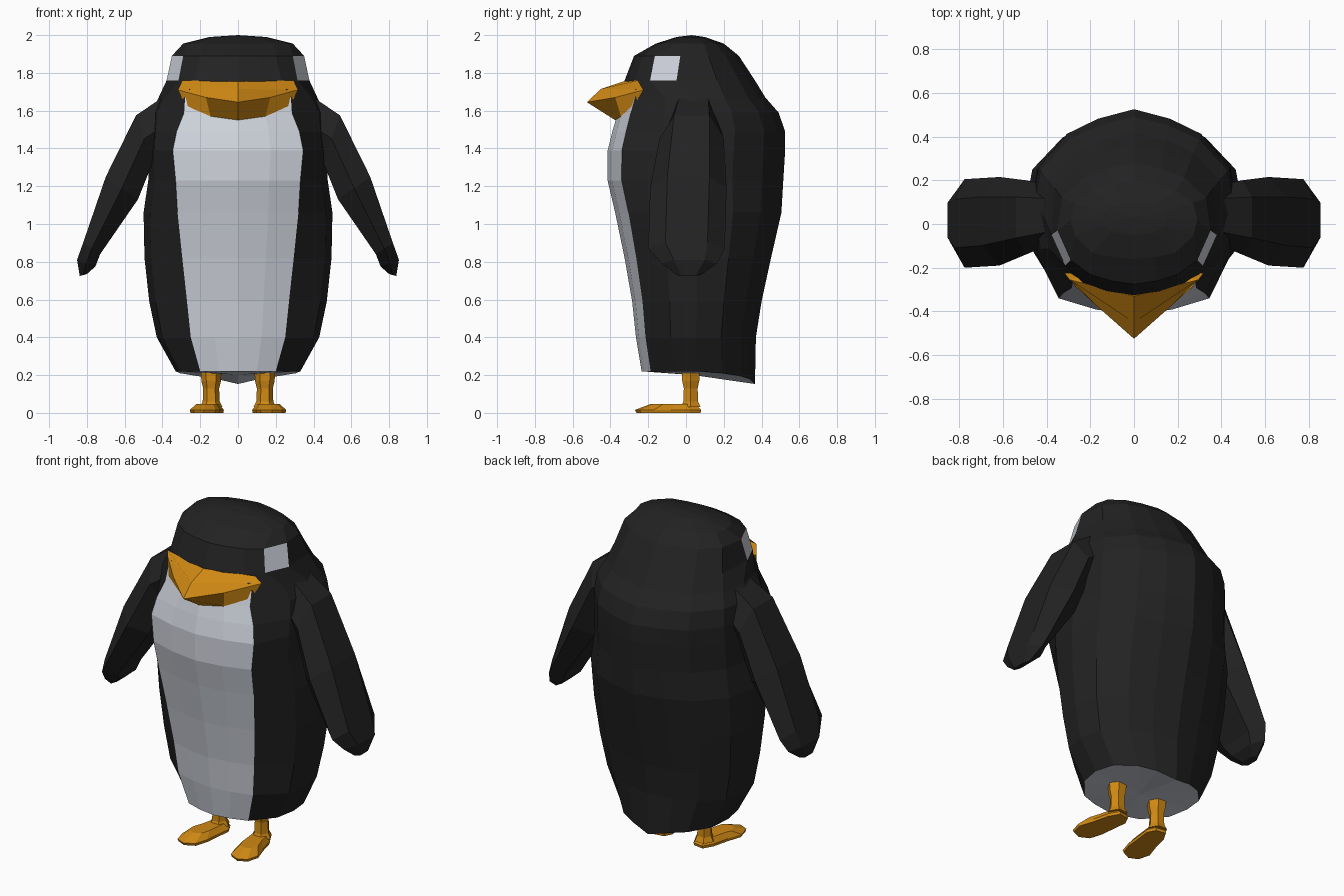
import bpy, bmesh

if "Cube" in bpy.data.objects:
    bpy.data.objects.remove(bpy.data.objects["Cube"])


def mat(name, rgb):
    m = bpy.data.materials.new(name)
    m.diffuse_color = (*rgb, 1)
    m.use_nodes = True
    m.node_tree.nodes["Principled BSDF"].inputs["Base Color"].default_value = m.diffuse_color
    return m


BLACK = mat("black", (0.016, 0.016, 0.016))
WHITE = mat("pale_grey", (0.62, 0.65, 0.71))
ORANGE = mat("orange", (0.63, 0.25, 0.007))


def make(name, verts, faces, mats, indices=None, mirror=False):
    me = bpy.data.meshes.new(name)
    me.from_pydata(verts, [], faces)
    for m in mats:
        me.materials.append(m)
    if indices:
        me.polygons.foreach_set("material_index", indices)
    bm = bmesh.new()
    bm.from_mesh(me)
    bmesh.ops.recalc_face_normals(bm, faces=bm.faces)
    bm.to_mesh(me)
    bm.free()
    ob = bpy.data.objects.new(name, me)
    bpy.context.collection.objects.link(ob)
    if mirror:
        ob.modifiers.new("mirror", "MIRROR")
    return ob


def loft(rings):
    n = len(rings[0])
    verts = [p for r in rings for p in r]
    faces = [(i * n + s, i * n + (s + 1) % n, (i + 1) * n + (s + 1) % n, (i + 1) * n + s)
             for i in range(len(rings) - 1) for s in range(n)]
    return verts, faces


def capped(rings):
    v, f = loft(rings)
    n = len(rings[0])
    return v, f + [tuple(range(n)), tuple(range(len(v) - n, len(v)))]


# Body and head: z, half width, front y, back y, belly edge x
SECTIONS = [
    (0.22, 0.33, -0.235, 0.365, 0.20), (0.40, 0.43, -0.265, 0.37, 0.25),
    (0.59, 0.47, -0.285, 0.40, 0.27), (0.82, 0.495, -0.325, 0.45, 0.295),
    (1.06, 0.50, -0.375, 0.505, 0.32), (1.23, 0.475, -0.415, 0.515, 0.33),
    (1.39, 0.475, -0.415, 0.525, 0.345), (1.49, 0.47, -0.39, 0.525, 0.325),
    (1.59, 0.46, -0.36, 0.49, 0.285), (1.67, 0.42, -0.33, 0.42, 0.28),
    (1.76, 0.39, -0.325, 0.365, 0.23), (1.89, 0.355, -0.275, 0.28, 0.20),
    (1.955, 0.29, -0.16, 0.20, 0.19), (1.99, 0.15, -0.05, 0.10, 0.10),
]
FX = [0, 0, 0, .93, 1, .93, .65, .35, 0]
FY = [-1, -.95, -.84, -.42, 0, .42, .755, .905, 1]
EYE = {10: ((.315, -.19), (.378, -.05)), 11: ((.29, -.165), (.35, -.03))}
rings = []
for k, (z, rx, yf, yb, bx) in enumerate(SECTIONS):
    yc, ry = (yf + yb) / 2, (yb - yf) / 2
    half = [[rx * fx, yc + ry * fy, z] for fx, fy in zip(FX, FY)]
    half[1][0], half[2][0] = bx / 2, bx
    if k in EYE:
        for j in (0, 1):
            half[3 + j][:2] = EYE[k][j]
    if k == 0:  # pointed tail
        for j, tz in ((5, .21), (6, .195), (7, .18), (8, .153)):
            half[j][2] = tz
    rings.append(half + [[-x, y, zz] for x, y, zz in half[7:0:-1]])
verts, faces = loft(rings)
index = []
for k in range(len(rings) - 1):
    for s in range(16):
        belly = k < 9 and s in (0, 1, 14, 15)
        eye = k == 10 and s in (3, 12)
        index.append(int(belly or eye))
n = len(verts)
verts += [[0, 0.04, 0.20], [0, 0.03, 2.0]]
for s in range(16):
    faces += [(s, (s + 1) % 16, n), (n - 16 + s, n - 16 + (s + 1) % 16, n + 1)]
    index += [1, 0]
make("body", verts, faces, [BLACK, WHITE], index)

# Flippers: outer x z, inner x z, front y, back y
WING = [
    (.40, 1.67, .40, 1.36, -.10, .18), (.54, 1.575, .45, 1.33, -.14, .20),
    (.70, 1.25, .53, 1.13, -.19, .215), (.82, .90, .73, .84, -.20, .205),
    (.852, .81, .755, .775, -.13, .165), (.838, .725, .80, .735, -.05, .08),
]
rings = []
for ox, oz, ix, iz, ya, yb in WING:
    mx, mz, yc, h = (ox + ix) / 2, (oz + iz) / 2, (ya + yb) / 2, (yb - ya) / 2
    rings.append([(mx, ya, mz), (ox, yc - h * .55, oz), (ox, yc + h * .55, oz),
                  (mx, yb, mz), (ix, yc + h * .55, iz), (ix, yc - h * .55, iz)])
make("flippers", *capped(rings), [BLACK], mirror=True)

# Beak, right half mirrored
beak = [(0, -.33, 1.755), (0, -.45, 1.715), (0, -.525, 1.645), (.17, -.375, 1.67),
        (.318, -.225, 1.71), (.295, -.255, 1.76), (.275, -.28, 1.62),
        (.145, -.345, 1.57), (0, -.375, 1.55), (0, -.2, 1.65)]
make("beak", beak, [(0, 1, 4, 5), (1, 2, 3), (1, 3, 4), (2, 8, 7, 3), (3, 7, 6, 4),
                    (4, 6, 9), (5, 4, 9), (0, 5, 9), (6, 7, 9), (7, 8, 9)],
     [ORANGE], mirror=True)

# Legs: z, radius
HEX = [(.5, -.87), (1, 0), (.5, .87), (-.5, .87), (-1, 0), (-.5, -.87)]
rings = [[(.142 + r * a, .025 + r * b, z) for a, b in HEX]
         for z, r in ((.03, .06), (.06, .045), (.13, .042), (.17, .052), (.23, .055))]
make("legs", *capped(rings), [ORANGE], mirror=True)

# Feet: outline, pulled in towards the ankle on top
OUT = [(.10, .07), (.165, .08), (.20, .02), (.225, -.08), (.255, -.17), (.235, -.245),
       (.18, -.27), (.12, -.24), (.095, -.16), (.085, -.06), (.075, .02)]
rings = [[(.15 + (x - .15) * s, -.02 + (y + .02) * s, z) for x, y in OUT]
         for z, s in ((0, .97), (.016, 1), (.048, .66))]
make("feet", *capped(rings), [ORANGE], mirror=True)
